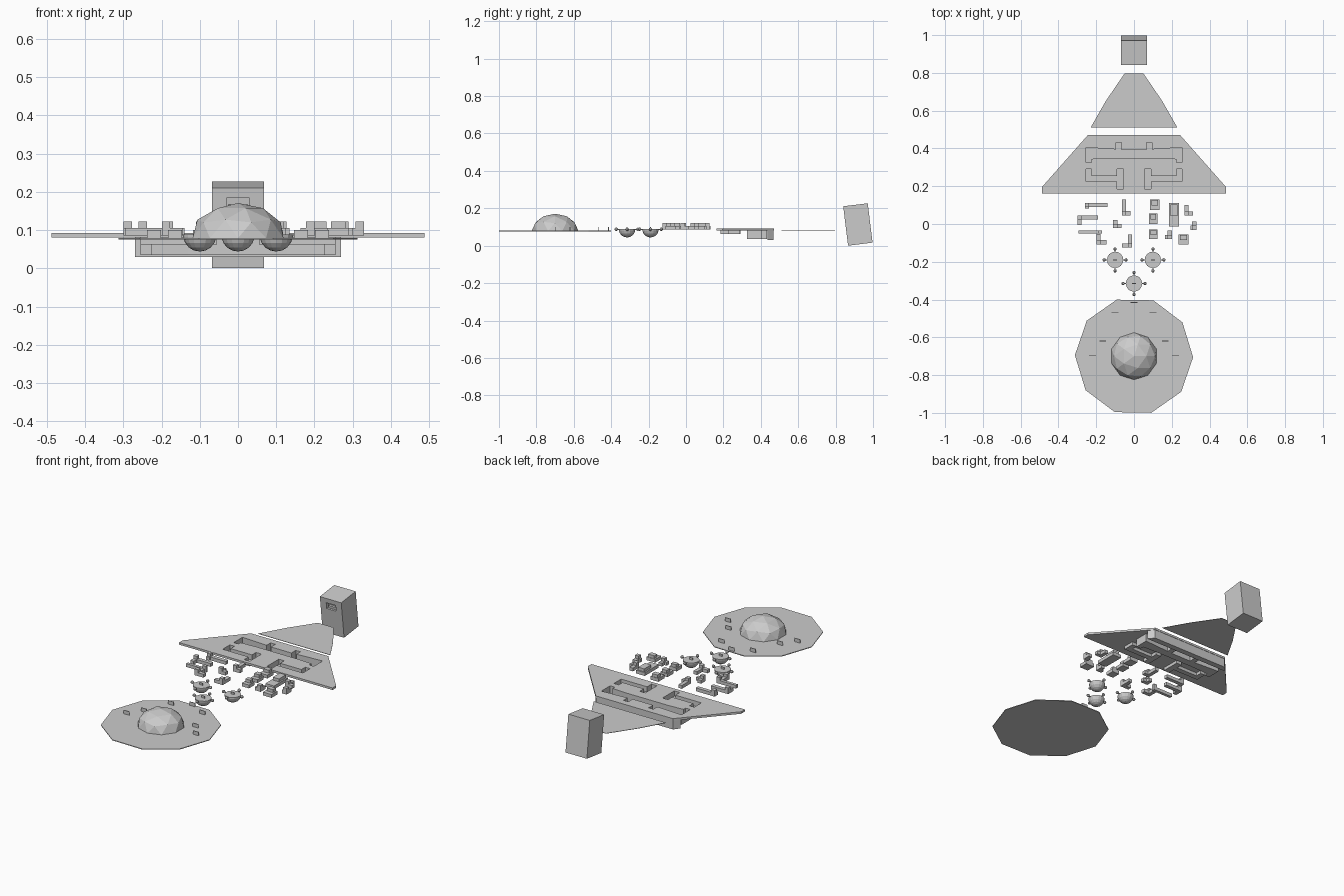
import bpy, bmesh, math
from mathutils import Matrix, Vector

if "Cube" in bpy.data.objects:
    bpy.data.objects.remove(bpy.data.objects["Cube"])

def finish(name, bm):
    bmesh.ops.recalc_face_normals(bm, faces=bm.faces)
    me = bpy.data.meshes.new(name)
    bm.to_mesh(me)
    bm.free()
    ob = bpy.data.objects.new(name, me)
    bpy.context.collection.objects.link(ob)
    return ob

def add_box(bm, center, size):
    bmesh.ops.create_cube(bm, size=1, matrix=Matrix.Translation(center) @ Matrix.Diagonal((*size, 1)))

def prism(name, pts, z0, z1, open_top=False):
    bm = bmesh.new()
    lo = [bm.verts.new((*p, z0)) for p in pts]
    hi = [bm.verts.new((*p, z1)) for p in pts]
    bm.faces.new(lo)
    if not open_top:
        bm.faces.new(hi)
    for i in range(len(pts)):
        bm.faces.new((lo[i - 1], lo[i], hi[i], hi[i - 1]))
    return finish(name, bm)

def flip(pts):
    return [(-x, y) for x, y in reversed(pts)]

def mirrored(half):
    return half + flip(half)

def cut(ob, cutter):
    mod = ob.modifiers.new("cut", 'BOOLEAN')
    mod.operation = 'DIFFERENCE'
    mod.solver = 'EXACT'
    mod.object = cutter
    cutter.hide_render = True
    cutter.hide_set(True)

def half_solid(bm, side):
    bmesh.ops.bisect_plane(bm, geom=bm.verts[:] + bm.edges[:] + bm.faces[:],
                           plane_co=(0, 0, 0), plane_no=(0, 0, side), clear_outer=True)
    bmesh.ops.contextual_create(bm, geom=[e for e in bm.edges if e.is_boundary])

# Tilted rear tower block with a window recess
def tower_part(name, center, size):
    bm = bmesh.new()
    add_box(bm, center, size)
    ob = finish(name, bm)
    ob.location = (0, .919, .1135)
    ob.rotation_euler.x = math.radians(7)
    return ob

tower = tower_part("rear_tower", (0, 0, 0), (.136, .132, .212))
cut(tower, tower_part("window_cutter", (0, -.07, .062), (.06, .05, .035)))
tower_part("window_ledge", (0, -.05, .052), (.05, .012, .015))

# Thin rear apron and large deck
prism("rear_apron", mirrored([(.23, .51), (.15, .65), (.05, .797)]), .079, .081)
deck = prism("main_deck", mirrored([(.488, .162), (.488, .195), (.245, .47)]), .081, .093)

# Sunken trenches: open troughs hanging below holes in the deck
upper = mirrored([(.05, .35), (.13, .35), (.225, .345), (.225, .325), (.255, .325),
                  (.255, .405), (.095, .395), (.095, .432), (.065, .432), (.065, .392)])
lower = [(.255, .225), (.255, .29), (.225, .29), (.225, .255), (.09, .255),
         (.09, .292), (.055, .292), (.055, .185), (.09, .185), (.09, .225)]
for name, pts, floor in (("upper_trench", upper, .035), ("right_trench", lower, .063),
                         ("left_trench", flip(lower), .063)):
    cut(deck, prism(name + "_cutter", pts, .05, .12))
    prism(name, pts, floor, .093, open_top=True)

# Deep block under the rear edge
prism("rear_underblock", mirrored([(.27, .435), (.245, .468)]), .03, .082)

# Settlement: L-shaped blocks with a raised corner, or solid blocks with a raised half
def building(bm, x, y, w, d, cx=0, cy=0):
    base, top, tall, t = .086, .105, .122, .022
    if not cx:
        add_box(bm, (x, y, (base + top) / 2), (w, d, top - base))
        add_box(bm, (x, y + d / 5, (base + tall) / 2), (w * .7, d / 2, tall - base))
        return
    tx, ty = min(t, w), min(t, d)
    px, py = x + cx * (w - tx) / 2, y + cy * (d - ty) / 2
    add_box(bm, (px, y, (base + top) / 2), (tx, d, top - base))
    add_box(bm, (x, py, (base + top) / 2), (w, ty, top - base))
    add_box(bm, (px, py, (base + tall) / 2), (tx, ty, tall - base))

bm = bmesh.new()
for spec in ((-.2, .096, .12, .03, -1, 1), (-.042, .088, .045, .084, -1, -1),
             (.11, .102, .05, .055), (.102, .027, .045, .055), (.212, .048, .055, .125),
             (.29, .072, .045, .056, -1, -1), (.315, -.008, .03, .045, 1, -1),
             (-.245, .02, .11, .05, -1, 1), (-.088, 0, .045, .042, -1, -1),
             (-.232, -.042, .125, .017, 1, 1), (-.172, -.08, .055, .056, -1, -1),
             (-.037, -.09, .055, .07, 1, -1), (.103, -.055, .045, .05),
             (.182, -.058, .036, .045, 1, -1), (.262, -.082, .055, .053)):
    building(bm, *spec)
finish("settlement_blocks", bm)

# Three hanging bowls with four satellite pods each
for i, (cx, cy) in enumerate([(-.1, -.19), (.1, -.19), (0, -.315)]):
    bm = bmesh.new()
    bmesh.ops.create_uvsphere(bm, u_segments=16, v_segments=9, radius=.044)
    half_solid(bm, 1)
    for k in range(4):
        turn = Matrix.Rotation(k * math.pi / 2, 3, 'Z')
        d = turn @ Vector((.058, 0, 0))
        bmesh.ops.create_icosphere(bm, subdivisions=2, radius=.009, matrix=Matrix.Translation(d))
        arm = turn @ Vector((.018, .004, 0))
        add_box(bm, d * .85 - Vector((0, 0, .002)), (abs(arm.x), abs(arm.y), .004))
    add_box(bm, (0, 0, .006), (.02, .004, .012))
    finish("bowl_%d" % (i + 1), bm).location = (cx, cy, .088)

# Ten-sided front disc
r = .313
ring = [(r * math.cos(a), r * math.sin(a) - .7)
        for a in (math.radians(36 * k - 1) for k in range(10))]
prism("front_disc", ring, .076, .08)

# Flattened faceted dome
bm = bmesh.new()
bmesh.ops.create_icosphere(bm, subdivisions=2, radius=1)
half_solid(bm, -1)
dome = finish("dome", bm)
dome.scale = (.125, .125, .092)
dome.location = (0, -.7, .079)

# Small upright panels standing on the disc
bm = bmesh.new()
for x, y in ((0, -.415), (.1, -.467), (.165, -.62), (.22, -.697)):
    for sx in {x, -x}:
        add_box(bm, (sx, y, .09), (.036, .004, .021))
finish("disc_panels", bm)
